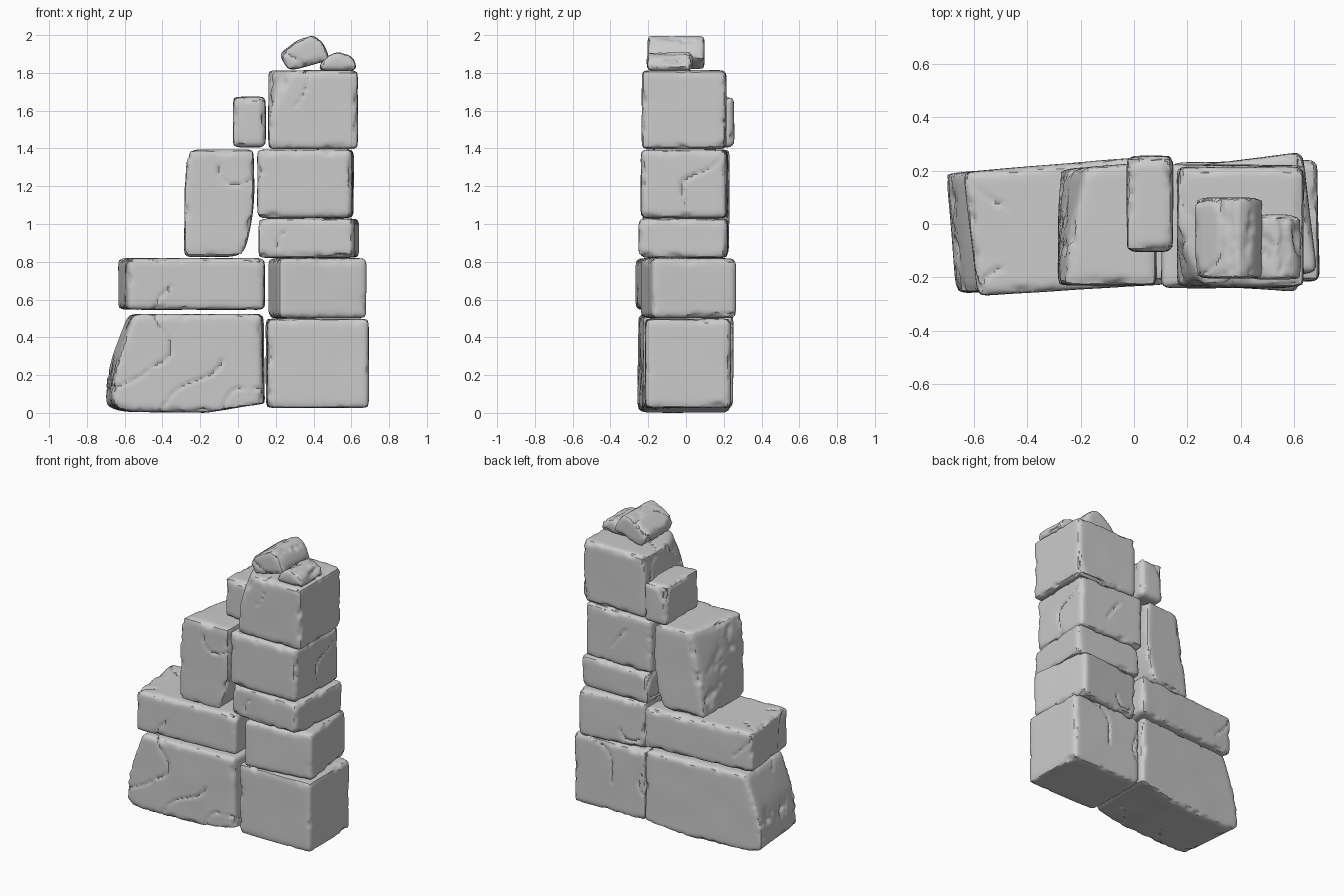
import bpy, bmesh
from mathutils import Vector, noise

if "Cube" in bpy.data.objects:
    bpy.data.objects.remove(bpy.data.objects["Cube"])

VOXEL = 0.0135


def plan_box(x0, x1, y0, y1):
    """Plan corners: back left, front left, front right, back right."""
    return [(x0, y1), (x0, y0), (x1, y0), (x1, y1)]


def rect(z0, z1):
    return [(0, z0), (1, z0), (1, z1), (0, z1)]


def hull_of(points):
    bm = bmesh.new()
    for p in points:
        bm.verts.new(p)
    res = bmesh.ops.convex_hull(bm, input=bm.verts[:])
    junk = {g for g in res["geom_interior"] + res["geom_unused"] if isinstance(g, bmesh.types.BMVert)}
    bmesh.ops.delete(bm, geom=list(junk), context='VERTS')
    bmesh.ops.recalc_face_normals(bm, faces=bm.faces[:])
    return bm


def weather(co, planes):
    """Worn, chipped edges, fine undulation and hairline cracks."""
    near = sorted(((d - n.dot(co)), i) for i, (n, d) in enumerate(planes))[:3]
    n1 = planes[near[0][1]][0]
    move = Vector()
    chip = max(0.0, noise.noise(co * 11) + 0.5 * noise.noise(co * 27))
    for dist, i in near[1:]:
        t = max(0.0, 1 - max(dist, 0) / 0.05)
        move -= (n1 + planes[i][0]) * t * t * (0.006 + 0.018 * chip)
    depth = 0.002 * (noise.noise(co * 5) + 0.5)
    crack = abs(noise.noise(co * 3.1 + Vector((4.3, 1.7, 9.1))))
    if crack < 0.03 and noise.noise(co * 2.3 + Vector((7, 2, 5))) > 0.22:
        depth += 0.011 * (1 - crack / 0.03)
    return co + move - n1 * depth


def stone(name, plan, profile, cuts=()):
    """Sweep a front profile (u, z) through a plan quad, chop corners, then weather it."""
    bl, fl, fr, br = [Vector(p) for p in plan]
    pts = []
    for u, z in profile:
        for a, b in ((fl, fr), (bl, br)):
            p = a.lerp(b, u)
            pts.append(Vector((p.x, p.y, z)))
    mid = sum(pts, Vector()) / len(pts)
    bm = hull_of(pts)
    for a, b, c in cuts:
        a, b, c = Vector(a), Vector(b), Vector(c)
        n = (b - a).cross(c - a).normalized()
        if n.dot(mid - a) > 0:
            n = -n
        bmesh.ops.bisect_plane(bm, geom=bm.verts[:] + bm.edges[:] + bm.faces[:],
                               plane_co=a, plane_no=n, clear_outer=True)
        pts = [v.co.copy() for v in bm.verts]
        bm.free()
        bm = hull_of(pts)

    # distinct face planes of the block
    planes = []
    for f in sorted(bm.faces, key=lambda f: -f.calc_area()):
        n = f.normal.copy()
        if f.calc_area() > 1e-5 and all(n.dot(q[0]) < 0.97 for q in planes):
            planes.append((n, max(n.dot(v.co) for v in f.verts)))

    me = bpy.data.meshes.new(name)
    bm.to_mesh(me)
    bm.free()
    ob = bpy.data.objects.new(name, me)
    bpy.context.collection.objects.link(ob)
    mod = ob.modifiers.new("dense", 'REMESH')
    mod.mode = 'VOXEL'
    mod.voxel_size = VOXEL
    dense = bpy.data.meshes.new_from_object(ob.evaluated_get(bpy.context.evaluated_depsgraph_get()))
    ob.modifiers.clear()
    ob.data = dense
    for v in dense.vertices:
        v.co = weather(v.co.copy(), planes)
    bpy.ops.object.select_all(action='DESELECT')
    ob.select_set(True)
    bpy.context.view_layer.objects.active = ob
    bpy.ops.object.shade_smooth_by_angle(angle=0.6)


# right-hand column, bottom to top
stone("column_base_stone", [(0.145, 0.23), (0.155, -0.22), (0.695, -0.215), (0.685, 0.24)],
      rect(0.025, 0.50))
stone("column_second_stone", [(0.155, 0.21), (0.215, -0.245), (0.685, -0.18), (0.63, 0.27)],
      rect(0.50, 0.82))
stone("column_thin_stone", [(0.135, 0.225), (0.105, -0.22), (0.615, -0.255), (0.645, 0.22)],
      rect(0.82, 1.03))
stone("column_fourth_stone", [(0.11, 0.225), (0.10, -0.24), (0.605, -0.24), (0.615, 0.215)],
      rect(1.03, 1.395))
stone("column_top_stone", [(0.16, 0.215), (0.16, -0.235), (0.635, -0.235), (0.635, 0.215)],
      rect(1.395, 1.815),
      [((0.26, -0.23, 1.815), (0.16, -0.05, 1.815), (0.16, -0.235, 1.60))])

# left-hand steps
stone("step_base_stone", [(-0.705, 0.19), (-0.665, -0.26), (0.135, -0.225), (0.145, 0.255)],
      [(0, 0.04), (0, 0.20), (0.14, 0.525), (0.99, 0.525), (1, 0.05), (0.62, 0.0), (0.06, 0.005)])
stone("step_long_stone", [(-0.64, 0.195), (-0.585, -0.27), (0.14, -0.225), (0.145, 0.26)],
      rect(0.545, 0.82))
stone("step_tall_stone", [(-0.285, 0.205), (-0.285, -0.23), (0.09, -0.23), (0.09, 0.235)],
      [(0, 0.825), (0, 1.35), (0.07, 1.395), (0.98, 1.395), (1, 1.05), (0.84, 0.835), (0.8, 0.825)],
      [((-0.18, 0.22, 1.395), (-0.26, -0.12, 1.395), (-0.285, 0.2, 0.86))])
stone("step_small_stone", plan_box(-0.028, 0.147, -0.105, 0.255), rect(1.405, 1.675))

# loose rubble on top (profile given in x, so u is x on a unit wide plan)
stone("tilted_cap_stone", plan_box(0, 1, -0.205, 0.10),
      [(0.215, 1.90), (0.265, 1.81), (0.32, 1.82), (0.49, 1.87), (0.445, 1.98), (0.385, 2.003), (0.31, 1.97)])
stone("small_cap_stone", plan_box(0, 1, -0.21, 0.035),
      [(0.425, 1.81), (0.425, 1.85), (0.49, 1.91), (0.55, 1.92), (0.625, 1.875), (0.63, 1.81)])
